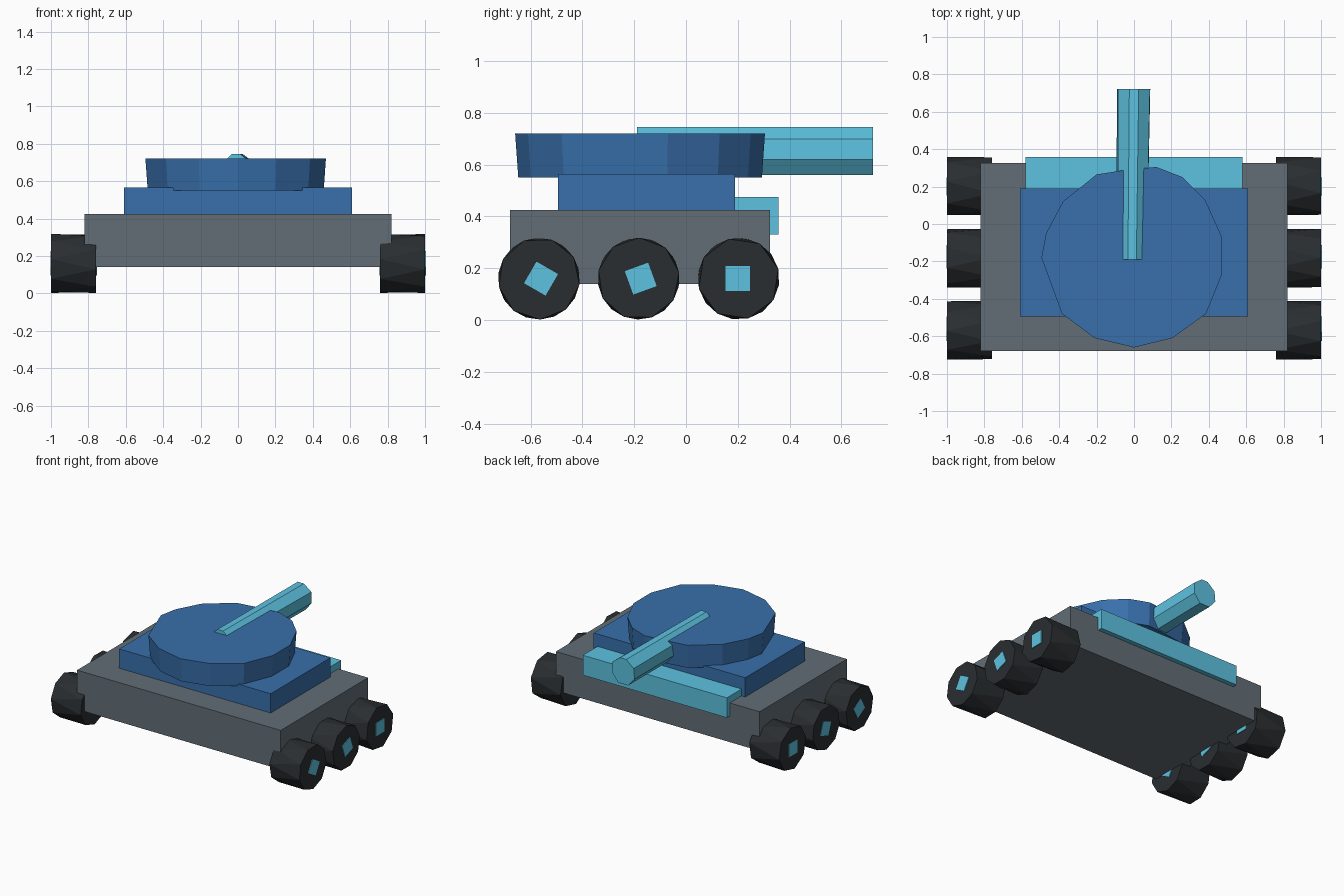
import bpy
from math import sin, cos, pi, radians

if "Cube" in bpy.data.objects:
    bpy.data.objects.remove(bpy.data.objects["Cube"])


def material(name, rgb):
    m = bpy.data.materials.new(name)
    m.diffuse_color = (*rgb, 1)
    m.use_nodes = True
    m.node_tree.nodes["Principled BSDF"].inputs["Base Color"].default_value = m.diffuse_color
    return m


GREY = material("grey", (0.125, 0.155, 0.18))
BLUE = material("blue", (0.04, 0.16, 0.41))
CYAN = material("cyan", (0.11, 0.54, 0.75))
DARK = material("dark", (0.023, 0.027, 0.030))


def make(name, verts, faces, mat):
    me = bpy.data.meshes.new(name)
    me.from_pydata(verts, [], faces)
    me.materials.append(mat)
    ob = bpy.data.objects.new(name, me)
    bpy.context.collection.objects.link(ob)
    return ob


def box(name, lo, hi, mat):
    verts = [(x, y, z) for z in (lo[2], hi[2])
             for x, y in ((lo[0], lo[1]), (hi[0], lo[1]), (hi[0], hi[1]), (lo[0], hi[1]))]
    return loft(name, verts[:4], verts[4:], mat)


def loft(name, a, b, mat, zigzag=False):
    """Closed solid between two rings; zigzag splits the sides into triangles."""
    n = len(a)
    faces = [tuple(reversed(range(n))), tuple(range(n, 2 * n))]
    for i in range(n):
        j = (i + 1) % n
        if zigzag:
            faces += [(i, j, n + i), (j, n + j, n + i)]
        else:
            faces.append((i, j, n + j, n + i))
    return make(name, list(a) + list(b), faces, mat)


def ring_x(x, y, z, r, n, turn):
    return [(x, y + r * cos(turn + 2 * pi * i / n), z + r * sin(turn + 2 * pi * i / n))
            for i in range(n)]


# Hull, deck and bumper plate
box("hull", (-0.82, -0.68, 0.14), (0.82, 0.325, 0.425), GREY)
box("upper_deck", (-0.61, -0.495, 0.40), (0.61, 0.19, 0.565), BLUE)
box("bumper_plate", (-0.58, 0.17, 0.33), (0.58, 0.358, 0.475), CYAN)

# Turret: uneven faceted disc, slightly narrower underneath
outline = [(0, -0.66), (0.205, -0.61), (0.385, -0.48), (0.47, -0.27), (0.47, -0.07),
           (0.38, 0.13), (0.26, 0.25), (0.12, 0.305), (-0.07, 0.285), (-0.2, 0.265),
           (-0.38, 0.12), (-0.47, -0.05), (-0.495, -0.18), (-0.385, -0.48), (-0.21, -0.61)]
loft("turret", [(x * 0.975, -0.17 + (y + 0.17) * 0.975, 0.55) for x, y in outline],
     [(x, y, 0.72) for x, y in outline], BLUE, True)

# Barrel, sunk into the turret top
section = [(-0.025, 0.745), (0.025, 0.745), (0.085, 0.70), (0.087, 0.62),
           (0.04, 0.56), (-0.04, 0.56), (-0.092, 0.62), (-0.085, 0.695)]
loft("barrel", [(x * 0.9 - 0.01, -0.19, z) for x, z in section],
     [(x, 0.723, z) for x, z in section], CYAN)

# Wheels with twisted facets, each with a square axle through it
for side, x0 in (("left", -1.0), ("right", 0.76)):
    for pos, y, n, turn, hub_y, hub_turn in (("rear", -0.568, 9, 0.2, -0.56, 15),
                                             ("middle", -0.183, 9, 0.5, -0.175, 65),
                                             ("front", 0.203, 8, -0.15, 0.20, 45)):
        loft(f"{side}_{pos}_wheel", ring_x(x0, y, 0.16, 0.158, n, turn),
             ring_x(x0 + 0.24, y, 0.16, 0.158, n, turn + pi / n), DARK, True)
        h = radians(hub_turn)
        loft(f"{side}_{pos}_axle", ring_x(x0 - 0.003, hub_y, 0.16, 0.068, 4, h),
             ring_x(x0 + 0.245, hub_y, 0.16, 0.068, 4, h), CYAN)
